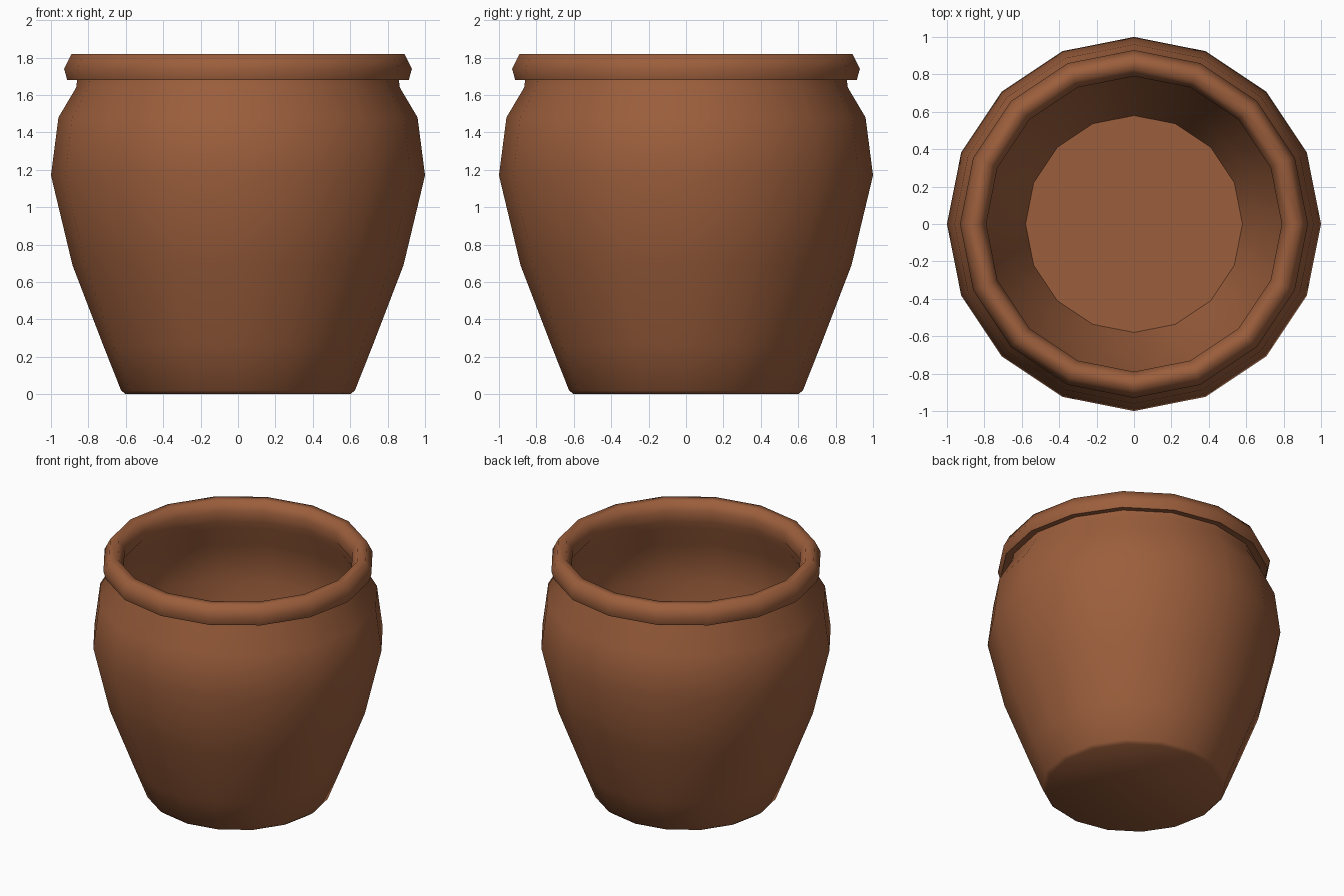
import bpy, bmesh
from math import cos, sin, tau

SIDES = 16

cube = bpy.data.objects.get("Cube")
if cube:
    bpy.data.objects.remove(cube, do_unlink=True)

terracotta = bpy.data.materials.new("terracotta")
terracotta.use_nodes = True
colour = (0.33, 0.112, 0.045, 1)
terracotta.diffuse_color = colour
terracotta.node_tree.nodes["Principled BSDF"].inputs["Base Color"].default_value = colour


def lathe(name, profile, closed=False, angle=1.0):
    """Turn a (radius, height) profile around z; open ends get flat caps."""
    bm = bmesh.new()
    rings = [[bm.verts.new((r * cos(tau * i / SIDES), r * sin(tau * i / SIDES), z))
              for i in range(SIDES)] for r, z in profile]
    pairs = list(zip(rings, rings[1:]))
    if closed:
        pairs.append((rings[-1], rings[0]))
    else:
        bm.faces.new(rings[0])
        bm.faces.new(rings[-1])
    for a, b in pairs:
        for i in range(SIDES):
            j = (i + 1) % SIDES
            bm.faces.new((a[i], a[j], b[j], b[i]))
    bmesh.ops.recalc_face_normals(bm, faces=bm.faces)
    mesh = bpy.data.meshes.new(name)
    bm.to_mesh(mesh)
    bm.free()
    mesh.materials.append(terracotta)
    obj = bpy.data.objects.new(name, mesh)
    bpy.context.collection.objects.link(obj)
    bpy.ops.object.select_all(action='DESELECT')
    obj.select_set(True)
    bpy.context.view_layer.objects.active = obj
    bpy.ops.object.shade_smooth_by_angle(angle=angle)
    return obj


# Hollow pot: outside wall going up, inside wall going down to the floor
lathe("pot_body", [
    (0.60, 0.0), (0.625, 0.02), (0.72, 0.26), (0.885, 0.69), (1.0, 1.17),
    (0.96, 1.48), (0.865, 1.64), (0.855, 1.72),
    (0.80, 1.72), (0.81, 1.62), (0.89, 1.46), (0.93, 1.17),
    (0.82, 0.70), (0.66, 0.27), (0.58, 0.07)])

# Rolled lip around the mouth
lathe("pot_rim", [
    (0.85, 1.69), (0.913, 1.68), (0.93, 1.74), (0.89, 1.82),
    (0.83, 1.82), (0.79, 1.75), (0.80, 1.68)], closed=True, angle=1.25)
